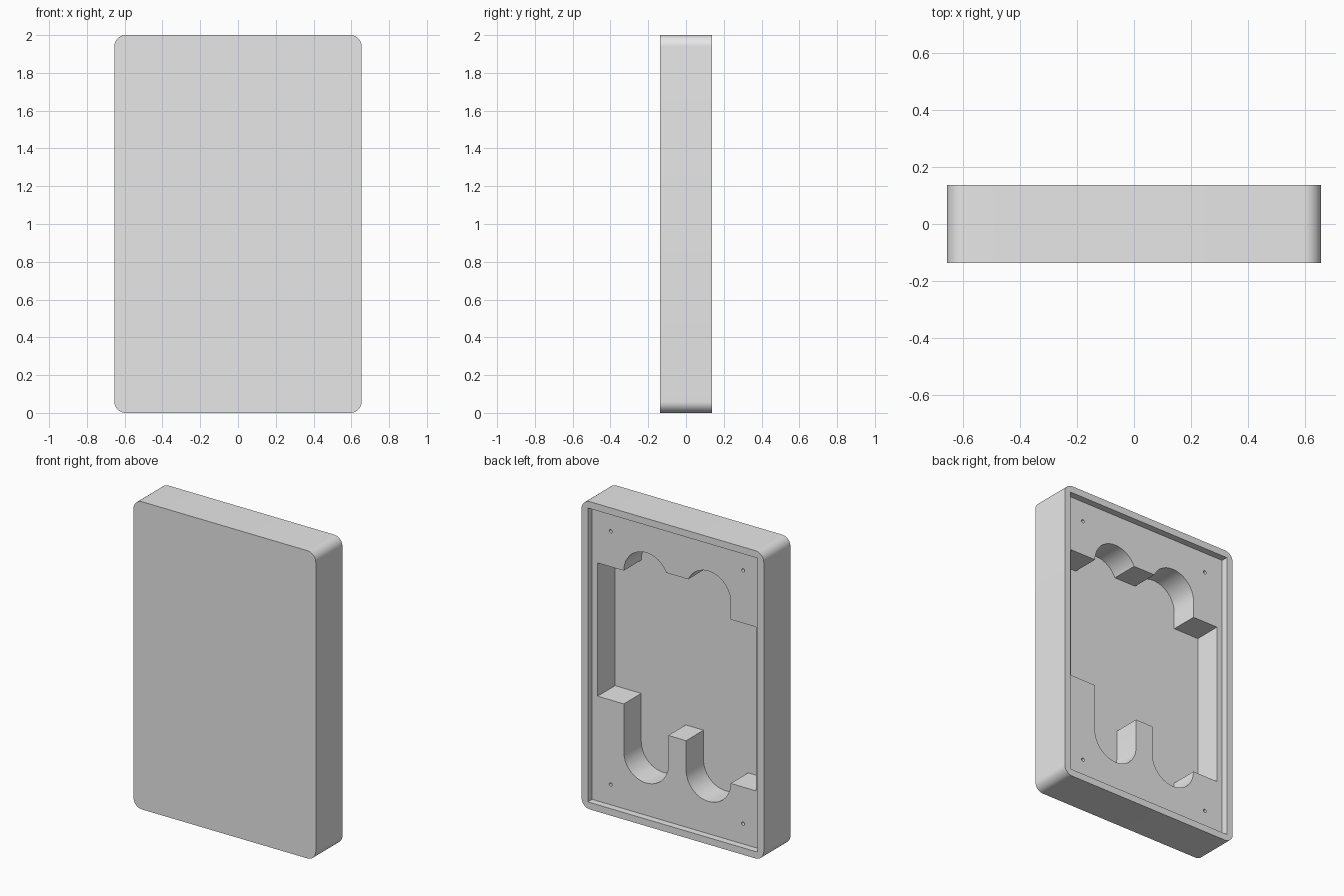
import bpy
import bmesh
from math import sin, cos, pi, radians

HALF_W, HALF_D, WALL = 0.655, 0.137, 0.045
LEDGE_Y = 0.093      # plane inside the rim
FLOOR_Y = -0.086     # bottom of the deep pocket

default = bpy.data.objects.get("Cube")
if default:
    bpy.data.objects.remove(default, do_unlink=True)

grey = bpy.data.materials.new("light grey")
grey.use_nodes = True
grey.diffuse_color = (0.8, 0.8, 0.8, 1)
grey.node_tree.nodes["Principled BSDF"].inputs["Base Color"].default_value = (0.8, 0.8, 0.8, 1)


def arc(cx, cz, r, start, end, steps=28):
    """Points along an arc in the xz plane, angles in degrees."""
    angles = [radians(start + (end - start) * i / steps) for i in range(steps + 1)]
    return [(cx + r * cos(a), cz + r * sin(a)) for a in angles]


def prism(name, outline, y0, y1):
    """Extrude an xz outline from y0 to y1."""
    bm = bmesh.new()
    face = bm.faces.new([bm.verts.new((x, y0, z)) for x, z in outline])
    side = bmesh.ops.extrude_face_region(bm, geom=[face])
    moved = [v for v in side["geom"] if isinstance(v, bmesh.types.BMVert)]
    bmesh.ops.translate(bm, verts=moved, vec=(0, y1 - y0, 0))
    bmesh.ops.recalc_face_normals(bm, faces=bm.faces)
    mesh = bpy.data.meshes.new(name)
    bm.to_mesh(mesh)
    bm.free()
    mesh.materials.append(grey)
    obj = bpy.data.objects.new(name, mesh)
    bpy.context.collection.objects.link(obj)
    return obj


def activate(obj):
    bpy.ops.object.select_all(action="DESELECT")
    obj.select_set(True)
    bpy.context.view_layer.objects.active = obj


def cut(body, cutter):
    """Subtract the cutter from the body and discard it."""
    cutter.hide_render = True
    mod = body.modifiers.new("cut", "BOOLEAN")
    mod.operation = "DIFFERENCE"
    mod.solver = "EXACT"
    mod.object = cutter
    activate(body)
    bpy.ops.object.modifier_apply(modifier=mod.name)
    bpy.data.objects.remove(cutter, do_unlink=True)


# Case body with rounded corners
R = 0.06
outline = []
for sx, sz, start in ((1, 1, 0), (-1, 1, 90), (-1, -1, 180), (1, -1, 270)):
    outline += arc(sx * (HALF_W - R), 1 + sz * (1 - R), R, start, start + 90, 12)
case = prism("case_body", outline, -HALF_D, HALF_D)

# Shallow recess that leaves a thin rim around the back
w, h = HALF_W - WALL, 1 - WALL
recess = [(w, 1 - h), (w, 1 + h), (-w, 1 + h), (-w, 1 - h)]
cut(case, prism("recess_cutter", recess, LEDGE_Y, HALF_D + 0.1))

# Deep pocket with two round-ended bays and stepped shoulders
r, left, right, side = 0.16, 0.222, -0.226, 0.57
top, bottom = 1.592, 0.415
pocket = [(side, top)]
pocket += arc(left, top, r, 0, 155)
pocket += arc(right, top, r, 25, 180)
pocket += [(right - r, 1.48), (-side, 1.48), (-side, bottom)]
pocket += arc(right, bottom, r, 180, 360)
pocket += [(right + r, 0.607), (left - r, 0.607)]
pocket += arc(left, bottom, r, 180, 360)
pocket += [(left + r, 0.726), (side, 0.726)]
cut(case, prism("pocket_cutter", pocket, FLOOR_Y, LEDGE_Y + 0.02))

# Screw holes in the four corners
for x in (-0.476, 0.476):
    for z in (0.177, 1.823):
        hole = arc(x, z, 0.011, 0, 345, 23)
        cut(case, prism("hole_cutter", hole, -0.02, LEDGE_Y + 0.02))

activate(case)
bpy.ops.object.shade_smooth_by_angle(angle=radians(30))
